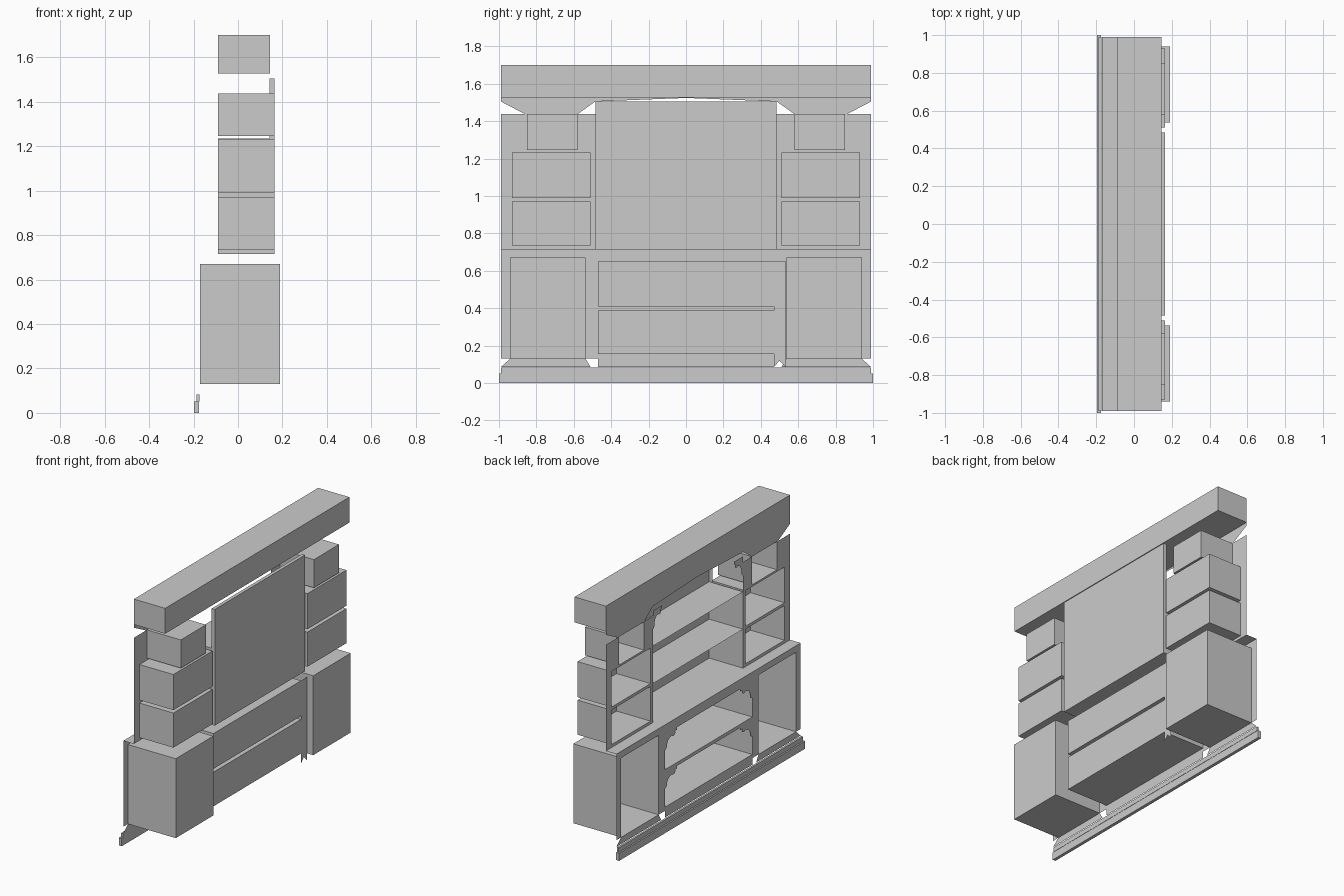
import bpy, bmesh, math
from mathutils import Vector

cube = bpy.data.objects.get("Cube")
if cube:
    bpy.data.objects.remove(cube, do_unlink=True)

grey = bpy.data.materials.new("plain_grey")
grey.use_nodes = True
grey.diffuse_color = (0.6, 0.6, 0.6, 1)
grey.node_tree.nodes["Principled BSDF"].inputs["Base Color"].default_value = (0.6, 0.6, 0.6, 1)

FRONT_LOW, FRONT_UP = -0.17, -0.09
BACK_LOW, BACK_UP = 0.19, 0.165
END = 0.99


def finish(name, bm):
    mesh = bpy.data.meshes.new(name)
    bm.to_mesh(mesh)
    bm.free()
    mesh.materials.append(grey)
    obj = bpy.data.objects.new(name, mesh)
    bpy.context.collection.objects.link(obj)
    return obj


def box(name, x, y, z, open_front=False):
    """Box from three ranges, optionally without its front (-x) face."""
    bm = bmesh.new()
    bmesh.ops.create_cube(bm, size=1)
    for v in bm.verts:
        v.co = Vector([r[0] if c < 0 else r[1] for c, r in zip(v.co, (x, y, z))])
    if open_front:
        front = [f for f in bm.faces if f.calc_center_median().x < x[0] + 1e-4]
        bmesh.ops.delete(bm, geom=front, context='FACES')
    return finish(name, bm)


def plate(name, x, outlines):
    """Flat sheet facing -x, from outlines of (y, z) points."""
    bm = bmesh.new()
    for pts in outlines:
        f = bm.faces.new([bm.verts.new((x, y, z)) for y, z in pts])
        f.normal_update()
        if f.normal.x > 0:
            f.normal_flip()
    return finish(name, bm)


def shelf(name, x, y, z):
    bm = bmesh.new()
    corners = ((x[0], y[0]), (x[1], y[0]), (x[1], y[1]), (x[0], y[1]))
    bm.faces.new([bm.verts.new((a, b, z)) for a, b in corners])
    return finish(name, bm)


def rect(y, z):
    return [(y[0], z[0]), (y[1], z[0]), (y[1], z[1]), (y[0], z[1])]


def mirrored(outlines):
    return outlines + [[(-y, z) for y, z in o] for o in outlines]


def bracket(y, z, w, h):
    """Scalloped corner bracket hanging inward from (y, z)."""
    pts = [(y, z), (y - w, z), (y - w, z - 0.15 * h)]
    for i in range(7):
        a = math.pi * i / 6
        pts.append((y - w * (0.72 + 0.16 * math.cos(a + math.pi)),
                    z - h * (0.2 + 0.2 * math.sin(a))))
    for i in range(6):
        a = math.pi / 2 * i / 5
        pts.append((y - w * (0.5 - 0.35 * math.sin(a)),
                    z - h * (0.9 - 0.55 * math.cos(a))))
    return pts + [(y, z - h)]


# Top beam
box("top_beam", (-0.09, 0.145), (-END, END), (1.527, 1.70))

# Base moulding
box("base_board", (-0.197, -0.175), (-1, 1), (0, 0.052))
box("base_moulding", (-0.187, -0.173), (-END, END), (0.052, 0.083))

# Cupboard and shelf compartments on both sides
for side, s in (("left", 1), ("right", -1)):
    for part, x, y, z in (
            ("cupboard", (FRONT_LOW, BACK_LOW), (0.537, 0.94), (0.13, 0.67)),
            ("lower_niche", (FRONT_UP, BACK_UP), (0.51, 0.93), (0.735, 0.97)),
            ("middle_niche", (FRONT_UP, BACK_UP), (0.51, 0.93), (0.99, 1.232)),
            ("upper_niche", (FRONT_UP, BACK_UP), (0.58, 0.85), (1.245, 1.437))):
        box(f"{side}_{part}", x, sorted((s * y[0], s * y[1])), z, True)

# Central compartments below the counter
for part, z in (("lower", (0.155, 0.387)), ("upper", (0.41, 0.65))):
    box(f"centre_{part}_bay", (FRONT_LOW, 0.145), (-0.47, 0.47), z, True)

# Central display with shelves
W = 0.485
box("display_bay", (FRONT_UP, BACK_UP), (-W, W), (0.715, 1.235), True)
shelf("display_shelf", (FRONT_UP, BACK_UP), (-W, W), 0.98)
box("display_upper_back", (0.142, BACK_UP), (-W, W), (1.235, 1.505), True)

# Counter ledge
shelf("counter", (FRONT_LOW, FRONT_UP), (-END, END), 0.715)

# Lower face frame: stiles, rails and scalloped brackets
low = mirrored([
    rect((0.94, END), (0.13, 0.67)),
    rect((0.47, 0.537), (0.13, 0.67)),
    [(0.51, 0.085), (END, 0.085), (0.94, 0.13), (0.537, 0.13)],
    bracket(0.47, 0.65, 0.13, 0.11),
    bracket(0.47, 0.387, 0.13, 0.11)])
low += [rect((-END, END), (0.67, 0.715)),
        rect((-0.47, 0.47), (0.65, 0.67)),
        rect((-0.47, 0.47), (0.387, 0.41)),
        rect((-0.47, 0.47), (0.085, 0.155))]
plate("lower_face_frame", FRONT_LOW, low)

# Loose filler behind the frame beside the left cupboard
plate("filler_strip", 0.145,
      [[(0.47, 0.65), (0.535, 0.65), (0.535, 0.085), (0.5, 0.12), (0.47, 0.085)]])

# Upper face frame: stiles, rails, valances, arch and brackets
up = mirrored([
    rect((0.93, END), (0.735, 1.232)),
    rect((W, 0.51), (0.735, 1.232)),
    rect((W, END), (0.715, 0.735)),
    rect((0.51, 0.93), (0.97, 0.99)),
    rect((W, END), (1.232, 1.245)),
    rect((0.85, END), (1.245, 1.437)),
    rect((W, 0.58), (1.245, 1.437)),
    [(0.58, 1.437), (0.86, 1.437), (END, 1.505), (END, 1.527), (W, 1.527), (W, 1.505)],
    bracket(W, 1.475, 0.1, 0.13),
    [(W, 1.505), (W, 1.527), (0, 1.527), (0, 1.524)]])
plate("upper_face_frame", FRONT_UP, up)
